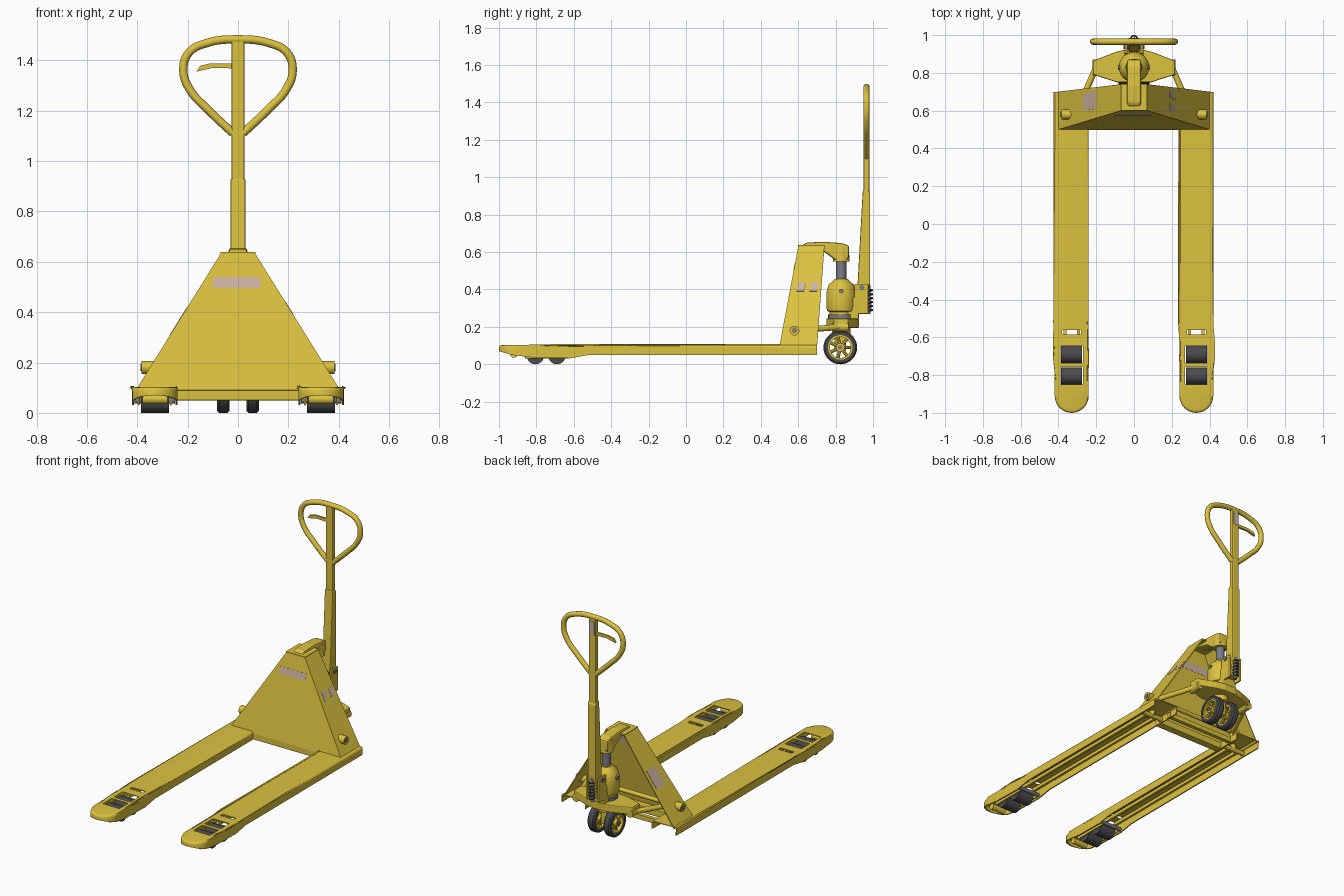
import bpy, bmesh, math
from mathutils import Vector, Matrix

if "Cube" in bpy.data.objects:
    bpy.data.objects.remove(bpy.data.objects["Cube"])


def material(name, rgb):
    m = bpy.data.materials.new(name)
    m.use_nodes = True
    m.diffuse_color = (*rgb, 1)
    m.node_tree.nodes["Principled BSDF"].inputs["Base Color"].default_value = (*rgb, 1)
    return m


YELLOW = material("yellow_paint", (0.72, 0.54, 0.05))
DARK = material("dark_rubber", (0.07, 0.07, 0.075))
STEEL = material("grey_steel", (0.2, 0.2, 0.23))
LABEL = material("pale_label", (0.62, 0.46, 0.36))


def finish(name, bm, mat):
    bmesh.ops.recalc_face_normals(bm, faces=bm.faces)
    me = bpy.data.meshes.new(name)
    bm.to_mesh(me)
    bm.free()
    me.materials.append(mat)
    ob = bpy.data.objects.new(name, me)
    bpy.context.collection.objects.link(ob)
    return ob


def smooth(ob):
    ob.data.shade_smooth()
    ob.data.set_sharp_from_angle(angle=math.radians(35))
    return ob


def bevel(ob, width):
    m = ob.modifiers.new("bevel", "BEVEL")
    m.width, m.segments, m.limit_method = width, 2, "ANGLE"
    return ob


def box(name, x, y, z, mat=YELLOW, round_edge=0):
    bm = bmesh.new()
    size = Vector((x[1] - x[0], y[1] - y[0], z[1] - z[0]))
    mid = Vector((sum(x), sum(y), sum(z))) / 2
    bmesh.ops.create_cube(bm, size=1, matrix=Matrix.Translation(mid) @ Matrix.Diagonal((*size, 1)))
    ob = finish(name, bm, mat)
    return bevel(ob, round_edge) if round_edge else ob


def rod(name, a, b, r, mat=YELLOW, r2=None, sides=24):
    a, b = Vector(a), Vector(b)
    turn = (b - a).to_track_quat("Z", "Y").to_matrix().to_4x4()
    bm = bmesh.new()
    bmesh.ops.create_cone(bm, cap_ends=True, segments=sides, radius1=r, radius2=r2 or r,
                          depth=(b - a).length, matrix=Matrix.Translation((a + b) / 2) @ turn)
    return smooth(finish(name, bm, mat))


def prism(name, points, push, mat=YELLOW):
    bm = bmesh.new()
    face = bm.faces.new([bm.verts.new(p) for p in points])
    new = bmesh.ops.extrude_face_region(bm, geom=[face])["geom"]
    bmesh.ops.translate(bm, vec=push, verts=[v for v in new if isinstance(v, bmesh.types.BMVert)])
    if face not in bm.faces:
        bm.faces.new(bm.verts[:len(points)])
    return finish(name, bm, mat)


def lathe(name, profile, centre, axis, mat=YELLOW, closed=False):
    """Spin (radius, height) pairs about an axis."""
    bm = bmesh.new()
    turn = Vector(axis).to_track_quat("Z", "Y").to_matrix()
    ring = [bm.verts.new(turn @ Vector((r, 0, h)) + Vector(centre)) for r, h in profile]
    edges = [bm.edges.new(p) for p in zip(ring, ring[1:] + ring[:1] if closed else ring[1:])]
    bmesh.ops.spin(bm, geom=ring + edges, cent=centre, axis=axis, angle=math.tau, steps=36)
    bmesh.ops.remove_doubles(bm, verts=bm.verts, dist=0.0002)
    return smooth(finish(name, bm, mat))


def tube(name, points, r, mat=YELLOW):
    cu = bpy.data.curves.new(name, "CURVE")
    cu.dimensions, cu.bevel_depth, cu.bevel_resolution = "3D", r, 4
    cu.use_fill_caps = True
    sp = cu.splines.new("BEZIER")
    sp.bezier_points.add(len(points) - 1)
    for bp, p in zip(sp.bezier_points, points):
        bp.co = p
        bp.handle_left_type = bp.handle_right_type = "AUTO"
    cu.materials.append(mat)
    ob = bpy.data.objects.new(name, cu)
    bpy.context.collection.objects.link(ob)
    return ob


# Forks: hollow channels with a rounded tip and roller slots
def skirt(y):
    steps = [(-1, .07), (-.93, .05), (-.82, .036), (-.62, .032), (-.52, .05), (1, .05)]
    for (a, za), (b, zb) in zip(steps, steps[1:]):
        if y <= b:
            return za + (zb - za) * max(0, y - a) / (b - a)


def fork(name, cx):
    side = [.7, -.52, -.62, -.72, -.82]
    arc = [(-.09 * math.cos(math.pi * i / 16), -.91 - .09 * math.sin(math.pi * i / 16)) for i in range(17)]
    plan = [(-.09, y) for y in side] + arc + [(.09, y) for y in reversed(side)]
    bm = bmesh.new()
    top = [bm.verts.new((cx + x, y, .102)) for x, y in plan]
    low = [bm.verts.new((cx + x, y, skirt(y))) for x, y in plan]
    lid = bm.faces.new(top)
    for i in range(len(plan) - 1):
        bm.faces.new((top[i], top[i + 1], low[i + 1], low[i]))
    rim = [e for e in lid.edges if len(e.link_faces) == 2]
    bmesh.ops.bevel(bm, geom=rim, offset=.014, segments=3, profile=.5, affect="EDGES")
    ob = finish(name, bm, YELLOW)
    if max(ob.data.polygons, key=lambda p: p.area).normal.z < 0:
        ob.data.flip_normals()
    shell = ob.modifiers.new("shell", "SOLIDIFY")
    shell.thickness, shell.offset = .008, -1
    cutters = []
    for y0, y1, w in ((-.735, -.645, .06), (-.85, -.758, .06), (-.585, -.56, .05)):
        c = box("slot_cutter", (cx - w, cx + w), (y0, y1), (.075, .13))
        c.hide_render = True
        cut = ob.modifiers.new("slot", "BOOLEAN")
        cut.object, cut.operation, cut.solver = c, "DIFFERENCE", "EXACT"
        cutters.append(c)
    ready = ob.evaluated_get(bpy.context.evaluated_depsgraph_get())
    ob.data = bpy.data.meshes.new_from_object(ready)
    ob.modifiers.clear()
    for c in cutters:
        bpy.data.objects.remove(c)
    smooth(ob)


# Sloping planes of the mast
def mast_x(z):
    return .40 - (z - .1) * .33 / .53


def mast_y(z):
    return .5 + (z - .1) * .1 / .53


front_out = Vector((0, -.53, .1)).normalized()
prism("mast_front", [(s * mast_x(z), mast_y(z), z) for s, z in ((-1, .09), (1, .09), (1, .63), (-1, .63))],
      -front_out * .006)
prism("front_label", [Vector((x, mast_y(z), z)) + front_out * .0015
                      for x, z in ((-.1, .495), (.09, .495), (.09, .54), (-.1, .54))], -front_out * .009, LABEL)

for s, tag in ((1, "left"), (-1, "right")):
    cx = s * .33
    fork(tag + "_fork", cx)

    # Load rollers, their rocker plates and push rods
    for i, y in enumerate((-.69, -.805)):
        rod(f"{tag}_load_roller_{i}", (cx - .056, y, .046), (cx + .056, y, .046), .046, DARK)
    rod(tag + "_entry_roller", (cx - .05, -.92, .055), (cx + .05, -.92, .055), .02)
    for k in (-1, 1):
        box(f"{tag}_rocker_plate_{k}", (cx + k * .064 - .004, cx + k * .064 + .004), (-.86, -.62), (.03, .07), YELLOW, .003)
        box(f"{tag}_push_bar_{k}", (cx + k * .035 - .008, cx + k * .035 + .008), (-.62, .56), (.058, .08))
    rod(tag + "_rocker_axle", (cx - .08, -.62, .05), (cx + .08, -.62, .05), .012, STEEL)
    rod(tag + "_bar_pin", (cx - .08, .56, .07), (cx + .08, .56, .07), .015)

    # Mast side with pivot and labels
    out = Vector((s * .53, 0, .33)).normalized()
    prism(tag + "_mast_side", [(s * mast_x(z), y, z) for y, z in ((.5, .09), (.70, .09), (.74, .63), (.6, .63))], -out * .006)
    strips = [(.59, .64), (.66, .71)] if s > 0 else [(.6, .7)]
    low, high = (.39, .44) if s > 0 else (.31, .42)
    for a, b in strips:
        prism(tag + "_side_label", [Vector((s * mast_x(z), y, z)) + out * .0015 for y, z in
                                    ((a, low), (b - .01, low), (b, high), (a + .01, high))], -out * .009, LABEL)
    rod(tag + "_pivot_bush", (s * .30, .58, .18), (s * .384, .58, .18), .026)
    rod(tag + "_pivot_bolt", (s * .38, .58, .18), (s * .388, .58, .18), .014, STEEL)
    rod(tag + "_lift_arm", (s * .20, .83, .2), (s * .31, .58, .18), .016)
    rod(tag + "_arm_drop", (s * .31, .58, .18), (cx, .56, .07), .018)
    rod(tag + "_beam_end", (s * .195, .785, .2), (s * .195, .87, .2), .026)

    # Steering wheel: tyre, rim, spokes and hub
    wx = s * .058
    at = (wx, .825, .09)
    lathe(tag + "_tyre", [(.066, -.025), (.082, -.025), (.09, -.016), (.09, .016), (.082, .025), (.066, .025)],
          at, (1, 0, 0), DARK, True)
    lathe(tag + "_rim", [(.056, -.022), (.067, -.022), (.067, .022), (.056, .022)], at, (1, 0, 0), YELLOW, True)
    rod(tag + "_hub", (wx - .026, .825, .09), (wx + .026, .825, .09), .024)
    for i in range(7):
        a = math.tau * i / 7
        d = Vector((0, math.cos(a), math.sin(a)))
        rod(f"{tag}_spoke_{i}", Vector(at) + d * .02, Vector(at) + d * .06, .009, sides=8)

# Cross members between the forks
box("front_crossbar", (-.25, .25), (.5, .55), (.05, .095), YELLOW, .004)
rod("rear_cross_shaft", (-.31, .58, .18), (.31, .58, .18), .014)
box("rear_crossbar", (-.25, .25), (.62, .645), (.055, .085))

# Mast top plate and lifting head
prism("mast_top", [(-.07, .6, .63), (.07, .6, .63), (.07, .74, .63), (-.07, .74, .63)], (0, 0, .008))
head = [(.615, .63), (.64, .65), (.73, .655), (.83, .648), (.872, .635), (.872, .57), (.855, .555), (.8, .555), (.74, .6)]
bevel(prism("lifting_head", [(-.037, y, z) for y, z in head], (.074, 0, 0)), .012)
rod("head_collar", (0, .83, .55), (0, .83, .63), .045, r2=.04)

# Hydraulic pump
rod("piston", (0, .83, .44), (0, .83, .56), .027, STEEL)
lathe("pump_body", [(0, .26), (.062, .26), (.062, .28), (.076, .285), (.08, .31), (.08, .38),
                    (.068, .425), (.045, .445), (.036, .455), (0, .455)], (0, .83, 0), (0, 0, 1))
rod("pump_bolt", (-.085, .83, .39), (.085, .83, .39), .012, STEEL)
plan = [(.215, .79), (.215, .865), (.1, .91), (.04, .925)]
plan += [(-x, y) for x, y in reversed(plan)] + [(-.09, .75), (.09, .75)]
bevel(prism("swivel_beam", [(x, y, .195) for x, y in plan], (0, 0, .05)), .006)
rod("swivel_bearing", (0, .83, .24), (0, .83, .265), .07, STEEL)
rod("swivel_post", (0, .83, .16), (0, .83, .2), .05)
box("wheel_bracket", (-.026, .026), (.795, .855), (.07, .18), YELLOW, .006)
rod("wheel_axle", (-.09, .825, .09), (.09, .825, .09), .012, STEEL)

# Handle pivot with pump spring
box("handle_base", (-.05, .05), (.86, .925), (.24, .36), YELLOW, .008)
for s in (-1, 1):
    box("pivot_ear", (s * .042 - .007, s * .042 + .007), (.9, .975), (.27, .43), YELLOW, .005)
rod("handle_pin", (-.056, .94, .41), (.056, .94, .41), .014, STEEL)
rod("spring_core", (0, .975, .27), (0, .975, .42), .012, STEEL)
coil = [(.017 * math.cos(i * math.pi / 3), .98 + .017 * math.sin(i * math.pi / 3), .285 + i * .0035) for i in range(37)]
tube("pump_spring", coil, .004, DARK)

# Tiller shaft, grip loop and release lever
shaft = [(.905, .29), (.968, .29), (.985, .44), (.985, .91), (.975, .93), (.945, .93), (.918, .44)]
bevel(prism("lower_shaft", [(-.03, y, z) for y, z in shaft], (.06, 0, 0)), .006)
box("upper_shaft", (-.025, .025), (.95, .98), (.9, 1.48), YELLOW, .006)
box("shaft_label", (-.018, .018), (.978, .982), (1.37, 1.46), LABEL)
half = [(.02, 1.11), (.12, 1.205), (.192, 1.285), (.217, 1.36), (.195, 1.43), (.125, 1.468)]
loop = half + [(0, 1.483)] + [(-x, z) for x, z in reversed(half)]
tube("grip_loop", [(x, .965, z) for x, z in loop], .0165)
lever = [(-.02, 1.368), (-.10, 1.37), (-.165, 1.355), (-.15, 1.378), (-.11, 1.388), (-.02, 1.388)]
prism("release_lever", [(x, .957, z) for x, z in lever], (0, .014, 0))
